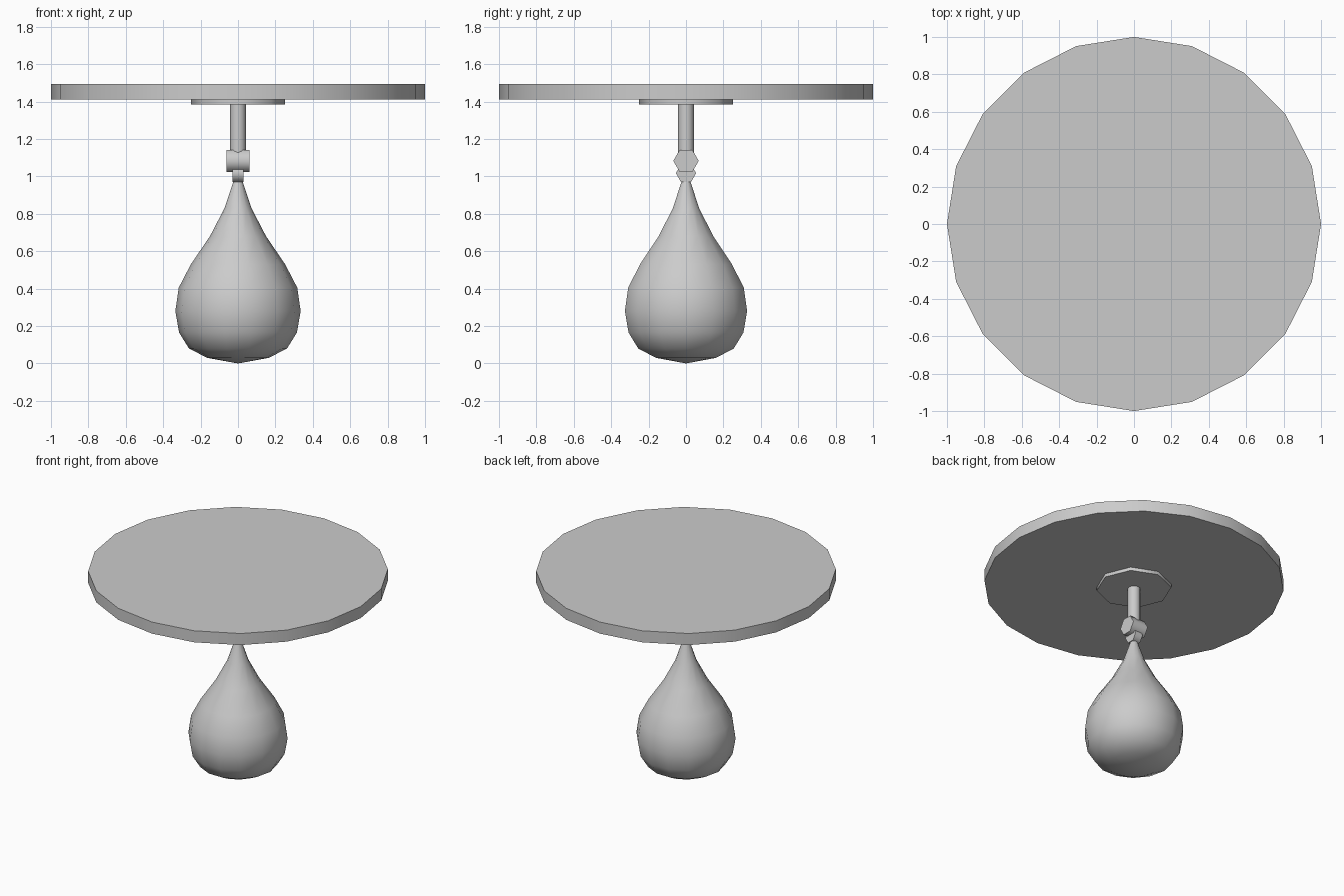
import bpy, math

if "Cube" in bpy.data.objects:
    bpy.data.objects.remove(bpy.data.objects["Cube"])


def lathe(name, profile, sides, axis='Z', centre=(0, 0, 0), angle=30):
    """Revolve (radius, height) points; the ends are capped or closed to a tip."""
    verts, faces, rings = [], [], []
    for r, h in profile:
        ring = []
        for i in range(sides if r > 0 else 1):
            a = 2 * math.pi * i / sides
            p = (r * math.cos(a), r * math.sin(a), h)
            if axis == 'X':
                p = (h, p[0], p[1])
            ring.append(len(verts))
            verts.append(tuple(c + d for c, d in zip(p, centre)))
        rings.append(ring)
    for lo, hi in zip(rings, rings[1:]):
        for i in range(sides):
            j = (i + 1) % sides
            if len(lo) == 1:
                faces.append((lo[0], hi[j], hi[i]))
            else:
                faces.append((lo[i], lo[j], hi[j], hi[i]))
    if len(rings[0]) > 1:
        faces.append(rings[0][::-1])
    faces.append(rings[-1])
    mesh = bpy.data.meshes.new(name)
    mesh.from_pydata(verts, [], faces)
    ob = bpy.data.objects.new(name, mesh)
    bpy.context.collection.objects.link(ob)
    bpy.ops.object.select_all(action='DESELECT')
    ob.select_set(True)
    bpy.context.view_layer.objects.active = ob
    bpy.ops.object.shade_smooth_by_angle(angle=math.radians(angle))
    return ob


# Overhead round board and its mounting plate
lathe("rebound_board", [(1, 1.41), (1, 1.495)], 20)
lathe("mounting_plate", [(0.25, 1.385), (0.25, 1.412)], 8, angle=50)

# Hanging post
lathe("post", [(0.043, 1.09), (0.043, 1.39)], 12, angle=40)

# Hexagonal swivel joints lying along x
lathe("upper_swivel", [(0.068, -0.062), (0.068, 0.062)], 6, 'X', (0, 0, 1.083), 65)
lathe("lower_swivel", [(0.054, -0.03), (0.054, 0.03)], 6, 'X', (0, 0, 1.017), 65)

# Teardrop punching bag
lathe("bag", [(0, 0), (0.165, 0.03), (0.262, 0.08), (0.315, 0.165), (0.335, 0.28),
              (0.317, 0.405), (0.252, 0.53), (0.15, 0.68), (0.072, 0.83), (0.022, 0.98)],
      14, angle=60)
